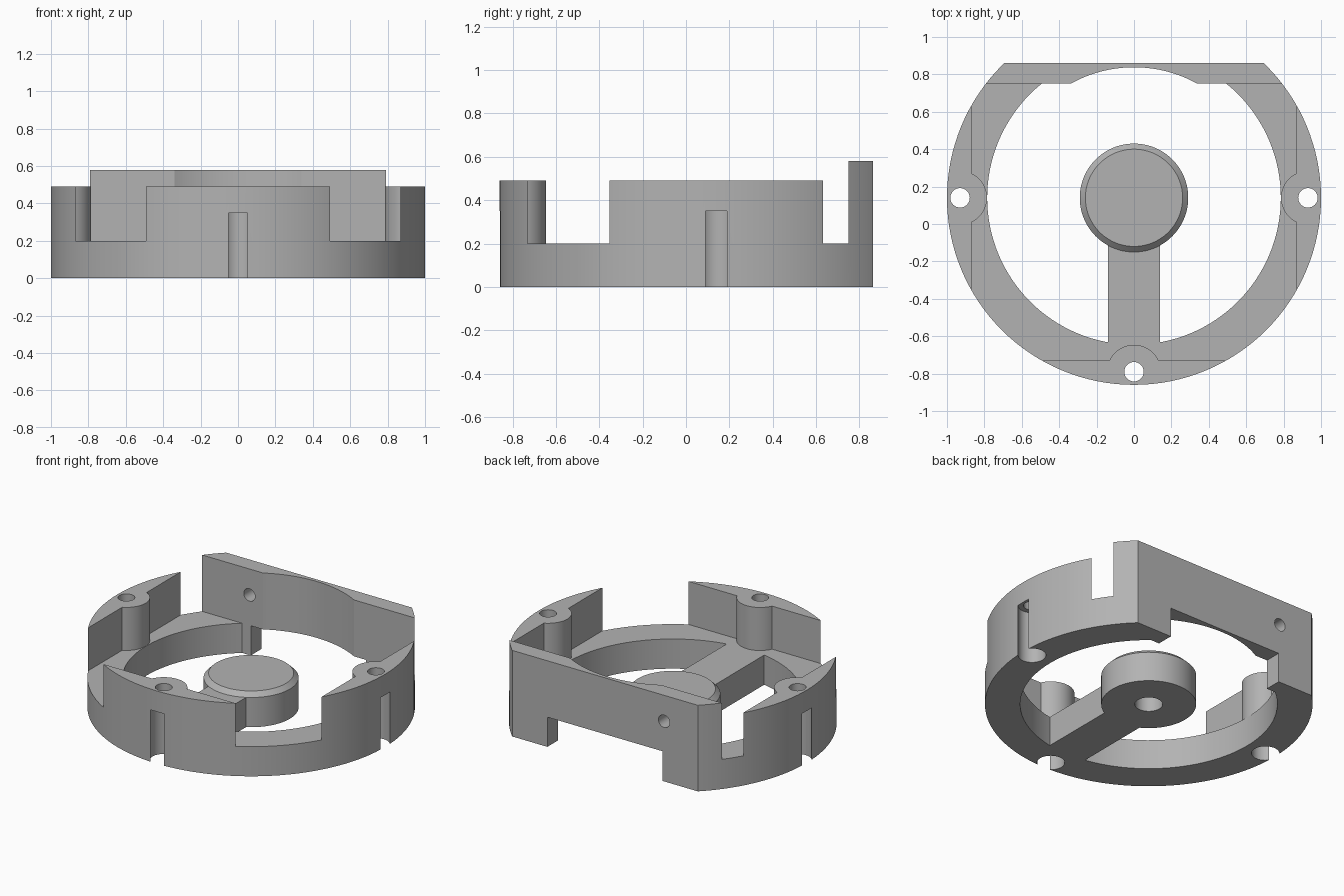
import bpy, bmesh, math
from mathutils import Matrix, Vector

AXIS_Y = 0.14      # centre of the round body
RING_TOP = 0.2
POST_TOP = 0.49
WALL_TOP = 0.58
BELOW = -0.1       # parts start below ground and are trimmed by the disc

old = bpy.data.objects.get("Cube")
if old:
    bpy.data.objects.remove(old, do_unlink=True)

grey = bpy.data.materials.new("light_grey")
grey.use_nodes = True
tone = (0.45, 0.45, 0.45, 1)
grey.diffuse_color = tone
grey.node_tree.nodes["Principled BSDF"].inputs["Base Color"].default_value = tone


def to_object(name, bm):
    mesh = bpy.data.meshes.new(name)
    bm.to_mesh(mesh)
    bm.free()
    mesh.materials.append(grey)
    obj = bpy.data.objects.new(name, mesh)
    bpy.context.collection.objects.link(obj)
    return obj


def box(name, low, high):
    low, high = Vector(low), Vector(high)
    bm = bmesh.new()
    bmesh.ops.create_cube(bm, size=1)
    bmesh.ops.scale(bm, vec=high - low, verts=bm.verts)
    bmesh.ops.translate(bm, vec=(low + high) / 2, verts=bm.verts)
    return to_object(name, bm)


def disc(name, radius, z0, z1, x=0, y=AXIS_Y, sides=128, chamfer=0):
    bm = bmesh.new()
    bmesh.ops.create_cone(bm, cap_ends=True, segments=sides, radius1=radius,
                          radius2=radius, depth=z1 - z0,
                          matrix=Matrix.Translation((x, y, (z0 + z1) / 2)))
    if chamfer:
        rim = [e for e in bm.edges if all(v.co.z > z1 - 0.001 for v in e.verts)]
        bmesh.ops.bevel(bm, geom=rim, offset=chamfer, segments=1, affect='EDGES')
    return to_object(name, bm)


def combine(target, tool, operation):
    mod = target.modifiers.new("combine", 'BOOLEAN')
    mod.operation = operation
    mod.solver = 'EXACT'
    mod.object = tool
    graph = bpy.context.evaluated_depsgraph_get()
    mesh = bpy.data.meshes.new_from_object(target.evaluated_get(graph))
    target.modifiers.clear()
    target.data = mesh
    bpy.data.objects.remove(tool, do_unlink=True)


# Ring floor
body = disc("round_mount_body", 1.2, BELOW, RING_TOP)
combine(body, disc("ring_bore", 0.785, -0.3, 0.5), 'DIFFERENCE')

# Back wall with hollowed inner face, then the opening between its feet
wall = box("back_wall", (-0.95, 0.75, BELOW), (0.95, 1.1, WALL_TOP))
combine(wall, disc("wall_hollow", 0.698, -0.3, 1), 'DIFFERENCE')
combine(body, wall, 'UNION')
combine(body, box("foot_gap", (-0.43, 0.6, -0.3), (0.43, 1.5, RING_TOP)), 'DIFFERENCE')

# Arm and hub
combine(body, box("arm", (-0.14, -0.75, BELOW), (0.14, AXIS_Y, RING_TOP)), 'UNION')
combine(body, disc("hub", 0.29, BELOW, 0.23, chamfer=0.03), 'UNION')

# Three screw posts: a slab outside a chord, plus a rounded boss
directions = [(1, 0), (-1, 0), (0, -1)]
for dx, dy in directions:
    near = Vector((dx * 0.87 - dy * 0.6, AXIS_Y + dy * 0.87 + dx * 0.6))
    far = Vector((dx * 1.15 + dy * 0.6, AXIS_Y + dy * 1.15 - dx * 0.6))
    low = [min(a, b) for a, b in zip(near, far)]
    high = [max(a, b) for a, b in zip(near, far)]
    combine(body, box("post", (*low, 0.1), (*high, POST_TOP)), 'UNION')
    combine(body, disc("boss", 0.144, 0.1, POST_TOP, dx * 0.93,
                       AXIS_Y + dy * 0.93, 48), 'UNION')

# Trim everything to the round outline with a flat back
outline = disc("outline", 1, 0, 0.8)
combine(outline, box("flat_back", (-2, 0.862, -1), (2, 2, 2)), 'DIFFERENCE')
combine(body, outline, 'INTERSECT')

# Screw holes, with wide sockets below that break through the outer side
for dx, dy in directions:
    x, y = dx * 0.93, AXIS_Y + dy * 0.93
    combine(body, disc("screw_hole", 0.052, -0.2, 0.8, x, y, 32), 'DIFFERENCE')
    combine(body, disc("socket", 0.085, -0.2, 0.35, x, y, 48), 'DIFFERENCE')

# Blind hole under the hub
combine(body, disc("hub_hole", 0.085, -0.2, 0.14, sides=48), 'DIFFERENCE')

# Small hole through the back wall
drill = disc("drill", 0.042, -0.5, 0.5, 0, 0, 32)
drill.data.transform(Matrix.Translation((-0.44, 0.8, 0.405)) @ Matrix.Rotation(math.pi / 2, 4, 'X'))
combine(body, drill, 'DIFFERENCE')

bpy.ops.object.select_all(action='DESELECT')
body.select_set(True)
bpy.context.view_layer.objects.active = body
bpy.ops.object.shade_smooth_by_angle(angle=math.radians(25))
